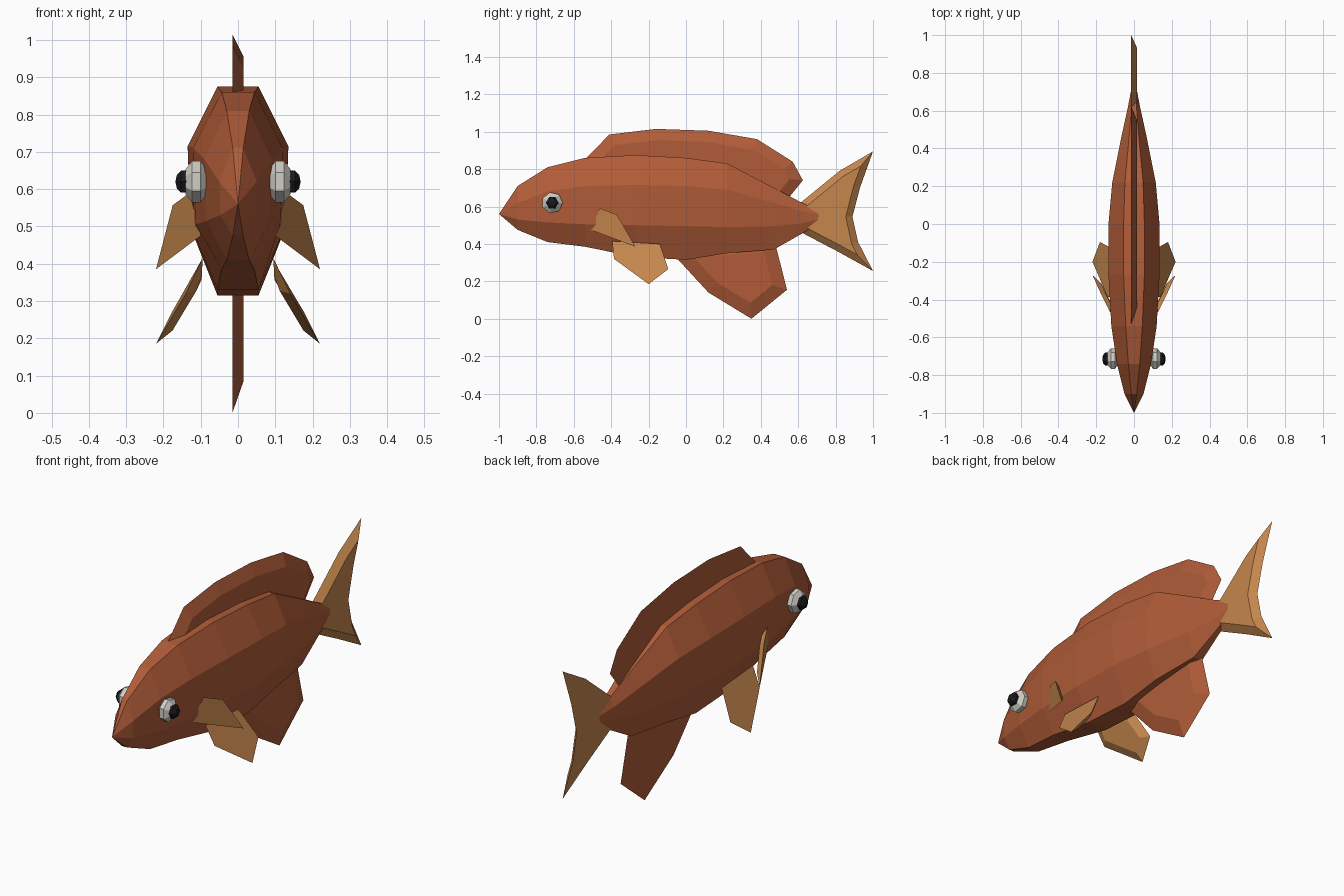
import bpy, bmesh
from math import pi
from mathutils import Matrix, Vector

cube = bpy.data.objects.get("Cube")
if cube:
    bpy.data.objects.remove(cube, do_unlink=True)


def material(name, rgb):
    m = bpy.data.materials.new(name)
    m.use_nodes = True
    m.diffuse_color = (*rgb, 1)
    bsdf = next(n for n in m.node_tree.nodes if n.type == 'BSDF_PRINCIPLED')
    bsdf.inputs["Base Color"].default_value = (*rgb, 1)
    return m


rust = material("rust_scales", (0.44, 0.108, 0.04))
tan = material("tan_fins", (0.56, 0.24, 0.075))
white = material("eye_white", (0.62, 0.61, 0.57))
black = material("pupil_black", (0.01, 0.01, 0.012))


def finish(bm, name, mat):
    bmesh.ops.recalc_face_normals(bm, faces=bm.faces)
    mesh = bpy.data.meshes.new(name)
    bm.to_mesh(mesh)
    bm.free()
    mesh.materials.append(mat)
    obj = bpy.data.objects.new(name, mesh)
    bpy.context.collection.objects.link(obj)
    return obj


def fin(name, points, mat, inset, depth):
    """Flat fin with a wide bevel on the side its outline faces."""
    bm = bmesh.new()
    outer = [bm.verts.new(p) for p in points]
    front = bm.faces.new(outer)
    bm.normal_update()
    bmesh.ops.inset_individual(bm, faces=[front], thickness=inset,
                               depth=depth, use_even_offset=True)
    bm.faces.new(outer[::-1])
    return finish(bm, name, mat)


def upright_fin(name, outline, mat, inset):
    # The outline runs anticlockwise seen from +x
    return fin(name, [(-0.015, y, z) for y, z in outline], mat, inset, 0.03)


# Body: octagonal rings from the nose to the tail root
# y, half width, ridge half width, top, upper side, lower side, bottom
stations = [
    (-0.90, 0.050, 0.014, 0.71, 0.62, 0.53, 0.475),
    (-0.74, 0.090, 0.030, 0.81, 0.68, 0.515, 0.41),
    (-0.54, 0.120, 0.044, 0.86, 0.71, 0.505, 0.385),
    (-0.27, 0.135, 0.055, 0.875, 0.715, 0.50, 0.33),
    (0.00, 0.135, 0.055, 0.86, 0.71, 0.495, 0.315),
    (0.22, 0.115, 0.048, 0.83, 0.69, 0.49, 0.35),
    (0.47, 0.065, 0.025, 0.70, 0.62, 0.495, 0.37),
    (0.62, 0.032, 0.013, 0.62, 0.575, 0.51, 0.455),
    (0.71, 0.015, 0.008, 0.58, 0.56, 0.53, 0.51),
]
bm = bmesh.new()
nose = bm.verts.new((0, -1, 0.56))
rings = []
for y, w, r, top, up, low, bot in stations:
    half = [(r, top), (w, up), (w * 0.94, low), (r, bot)]
    loop = half + [(-x, z) for x, z in reversed(half)]
    rings.append([bm.verts.new((x, y, z)) for x, z in loop])
for i in range(8):
    j = (i + 1) % 8
    bm.faces.new((nose, rings[0][i], rings[0][j]))
    for a, b in zip(rings, rings[1:]):
        bm.faces.new((a[i], b[i], b[j], a[j]))
bm.faces.new(rings[-1])
finish(bm, "body", rust)

# Fins on the centre line
upright_fin("dorsal_fin", [
    (-0.60, 0.79), (0.48, 0.56), (0.56, 0.66), (0.625, 0.74), (0.57, 0.84),
    (0.38, 0.96), (0.12, 1.005), (-0.16, 1.015), (-0.41, 0.985)], rust, 0.06)
upright_fin("anal_fin", [
    (-0.11, 0.39), (0.12, 0.14), (0.35, 0.0), (0.54, 0.155), (0.47, 0.43)],
    rust, 0.07)
upright_fin("tail_fin", [
    (0.60, 0.47), (0.81, 0.36), (1.0, 0.255), (0.92, 0.41), (0.89, 0.545),
    (0.93, 0.70), (1.0, 0.895), (0.82, 0.79), (0.60, 0.61)], tan, 0.035)

# Paired fins and eyes
pectoral = [(0.13, -0.46, 0.59), (0.10, -0.51, 0.475),
            (0.22, -0.27, 0.385), (0.175, -0.37, 0.557)]
pelvic = [(0.095, -0.395, 0.415), (0.14, -0.385, 0.32), (0.22, -0.20, 0.185),
          (0.18, -0.095, 0.265), (0.10, -0.14, 0.40)]


def ball(name, mat, x, radius, depth, segments):
    bm = bmesh.new()
    bmesh.ops.create_uvsphere(bm, u_segments=segments, v_segments=5, radius=1)
    place = (Matrix.Translation((x, -0.715, 0.62))
             @ Matrix.Diagonal((depth, radius, radius, 1))
             @ Matrix.Rotation(pi / 2, 4, 'Y'))
    bmesh.ops.transform(bm, matrix=place, verts=bm.verts)
    finish(bm, name, mat)


for side, s in (("left", 1), ("right", -1)):
    for name, shape, inset in (("pectoral_fin", pectoral, 0.025),
                               ("pelvic_fin", pelvic, 0.04)):
        pts = [Vector((s * x, y, z)) for x, y, z in shape]
        # Wind the outline so that the bevel lies on the inner side
        normal = (pts[1] - pts[0]).cross(pts[2] - pts[0])
        if normal.x * s > 0:
            pts.reverse()
        fin(f"{side}_{name}", pts, tan, inset, 0.022)
    ball(f"{side}_eye", white, s * 0.112, 0.06, 0.035, 7)
    ball(f"{side}_pupil", black, s * 0.146, 0.036, 0.022, 6)
